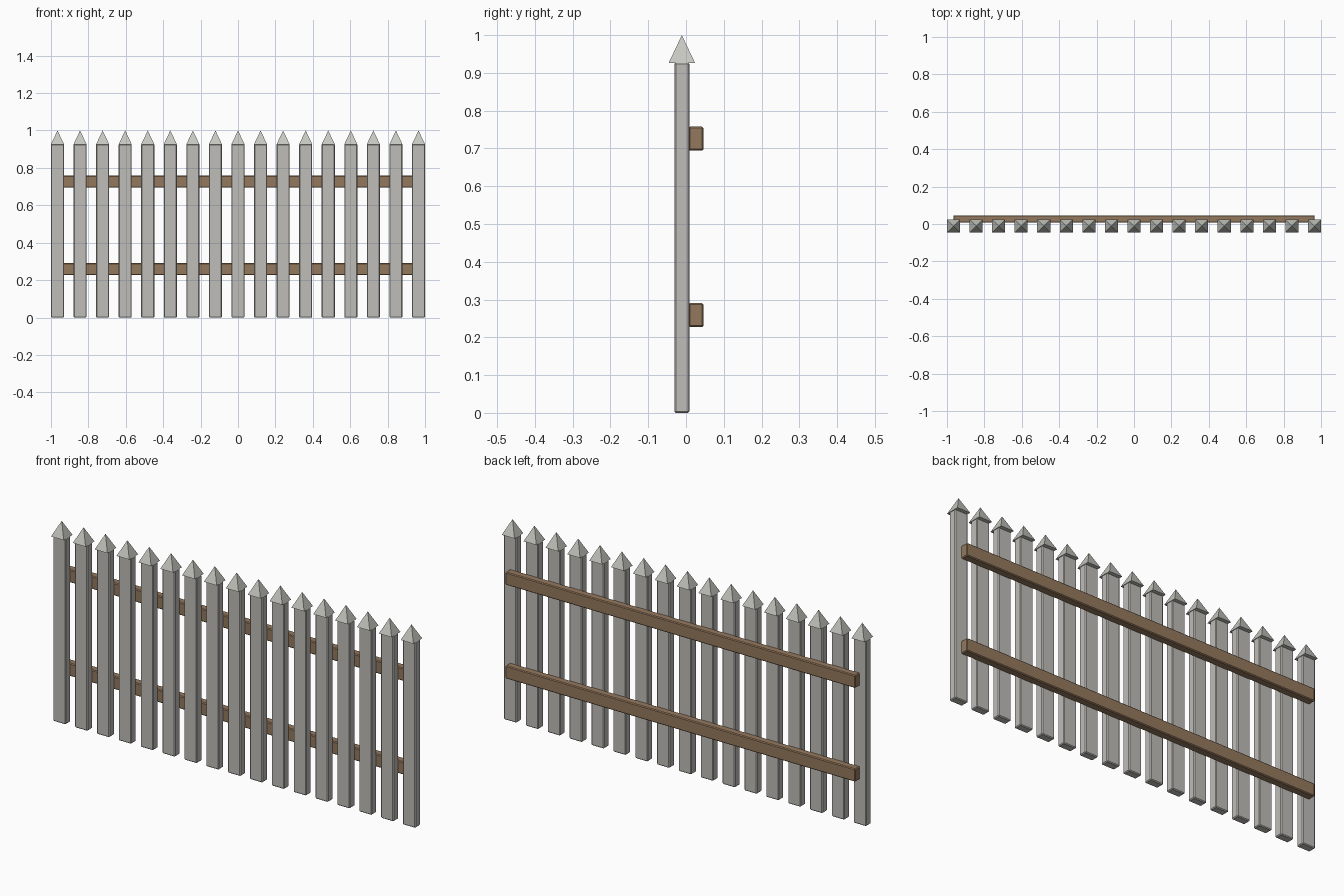
import bpy, bmesh, math
from mathutils import Matrix

if "Cube" in bpy.data.objects:
    bpy.data.objects.remove(bpy.data.objects["Cube"])


def material(name, rgb):
    m = bpy.data.materials.new(name)
    m.diffuse_color = (*rgb, 1)
    m.use_nodes = True
    m.node_tree.nodes["Principled BSDF"].inputs["Base Color"].default_value = m.diffuse_color
    return m


PICKET = material("pale grey picket", (0.52, 0.51, 0.48))
CAP = material("pale grey cap", (0.56, 0.57, 0.52))
RAIL = material("brown rail", (0.30, 0.19, 0.11))


def make_object(name, bm, mat):
    mesh = bpy.data.meshes.new(name)
    bm.to_mesh(mesh)
    bm.free()
    mesh.materials.append(mat)
    ob = bpy.data.objects.new(name, mesh)
    bpy.context.collection.objects.link(ob)
    return ob


def box(name, lo, hi, chamfer, mat):
    """Box between two corners with a one-step chamfer on every edge."""
    bm = bmesh.new()
    size = [b - a for a, b in zip(lo, hi)]
    mid = [(a + b) / 2 for a, b in zip(lo, hi)]
    bmesh.ops.create_cube(bm, size=1, matrix=Matrix.Translation(mid) @ Matrix.Diagonal((*size, 1)))
    bmesh.ops.bevel(bm, geom=bm.edges[:], offset=chamfer, segments=1, affect='EDGES')
    return make_object(name, bm, mat)


def pyramid(name, x, y, z0, z1, width, mat):
    """Square pyramid cap with its sides along x and y."""
    bm = bmesh.new()
    place = Matrix.Translation((x, y, (z0 + z1) / 2)) @ Matrix.Rotation(math.pi / 4, 4, 'Z')
    bmesh.ops.create_cone(bm, cap_ends=True, segments=4, radius1=width / math.sqrt(2),
                          radius2=0, depth=z1 - z0, matrix=place)
    bmesh.ops.remove_doubles(bm, verts=bm.verts[:], dist=1e-5)
    return make_object(name, bm, mat)


# Row of pickets with pointed caps
COUNT, WIDTH, PY = 17, 0.07, -0.011
for i in range(COUNT):
    x = (i / (COUNT - 1) * 2 - 1) * (1 - WIDTH / 2)
    box(f"picket_{i + 1}", (x - WIDTH / 2, PY - 0.02, 0), (x + WIDTH / 2, PY + 0.02, 0.927), 0.004, PICKET)
    pyramid(f"picket_cap_{i + 1}", x, PY, 0.926, 1.0, WIDTH, CAP)

# Two rails along the back
for name, z in (("lower_rail", 0.259), ("upper_rail", 0.726)):
    box(name, (-0.966, 0.007, z - 0.032), (0.966, 0.046, z + 0.032), 0.004, RAIL)
